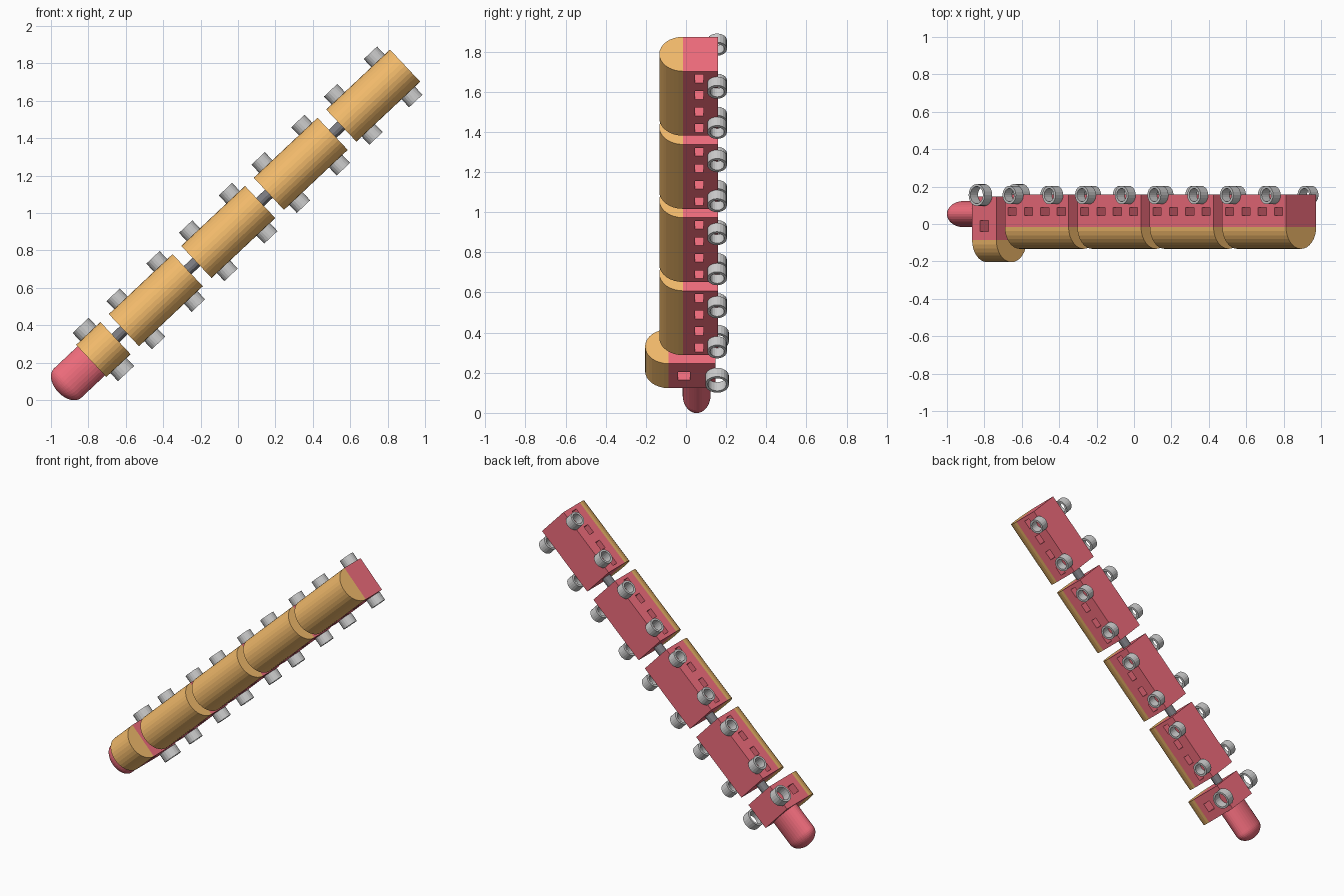
import bpy, bmesh, math
from mathutils import Matrix, Vector

if "Cube" in bpy.data.objects:
    bpy.data.objects.remove(bpy.data.objects["Cube"])

# Train frame: X runs along the train, Y across it, Z towards the roof (world -y)
A = math.radians(43.25)
c, s = math.cos(A), math.sin(A)
FRAME = Matrix(((c, -s, 0, -0.72), (0, 0, -1, 0), (s, c, 0, 0.27), (0, 0, 0, 1)))


def material(name, col):
    m = bpy.data.materials.new(name)
    m.diffuse_color = (*col, 1)
    m.use_nodes = True
    m.node_tree.nodes["Principled BSDF"].inputs["Base Color"].default_value = m.diffuse_color
    return m


RED = material("red", (0.86, 0.15, 0.2))
ORANGE = material("orange", (0.9, 0.5, 0.15))
DARK = material("dark", (0.2, 0.2, 0.22))


def finish(name, bm, mat=None):
    bmesh.ops.recalc_face_normals(bm, faces=bm.faces)
    me = bpy.data.meshes.new(name)
    bm.to_mesh(me)
    bm.free()
    ob = bpy.data.objects.new(name, me)
    bpy.context.collection.objects.link(ob)
    ob.matrix_world = FRAME
    if mat:
        me.materials.append(mat)
    return ob


def add_box(bm, lo, hi):
    lo, hi = Vector(lo), Vector(hi)
    m = Matrix.Translation((lo + hi) / 2) @ Matrix.Diagonal((*(hi - lo), 1))
    bmesh.ops.create_cube(bm, size=1, matrix=m)


def loft(name, rings, mat=None, caps=True, closed=False):
    """Skin a list of equal-length point rings."""
    bm = bmesh.new()
    vs = [[bm.verts.new(p) for p in r] for r in rings]
    n = len(vs[0])
    pairs = list(zip(vs, vs[1:])) + ([(vs[-1], vs[0])] if closed else [])
    for a, b in pairs:
        for i in range(n):
            j = (i + 1) % n
            bm.faces.new((a[i], a[j], b[j], b[i]))
    if caps:
        bm.faces.new(vs[0])
        bm.faces.new(vs[-1])
    return finish(name, bm, mat)


def circle(n):
    return [(math.cos(2 * math.pi * i / n), math.sin(2 * math.pi * i / n)) for i in range(n)]


def body(name, x, half, bottom, top, windows, wz, wl, wh):
    """Solid box with window openings cut right through it."""
    bm = bmesh.new()
    add_box(bm, (x - half, -W, bottom), (x + half, W, top))
    ob = finish(name, bm, RED)
    bm = bmesh.new()
    for w in windows:
        add_box(bm, (x + w - wl / 2, -0.3, wz - wh / 2), (x + w + wl / 2, 0.3, wz + wh / 2))
    cutter = finish(name + "_window_cutter", bm, RED)
    cutter.hide_render = True
    mod = ob.modifiers.new("windows", 'BOOLEAN')
    mod.operation, mod.solver, mod.object = 'DIFFERENCE', 'EXACT', cutter
    bpy.context.view_layer.update()
    dg = bpy.context.evaluated_depsgraph_get()
    me = bpy.data.meshes.new_from_object(ob.evaluated_get(dg))
    ob.modifiers.clear()
    ob.data = me
    bpy.data.objects.remove(cutter)


def roof(name, x, half, z):
    arc = [(W * math.cos(math.pi * i / 16), W * math.sin(math.pi * i / 16)) for i in range(17)]
    loft(name, [[(x + e, y, z + h) for y, h in arc] for e in (-half, half)], ORANGE)


def wheel(name, x, side, r, hole):
    """Short open tube on the outside of the wall."""
    rings = [[(x + q * a, side * t, WHEEL_Z + q * b) for a, b in circle(20)]
             for q, t in ((r, W), (r, 0.177), (hole, 0.177), (hole, W))]
    loft(name, rings, caps=False, closed=True)


def coupling(name, x0, x1):
    loft(name, [[(x, 0.03 * a, -0.07 + 0.03 * b) for a, b in circle(12)] for x in (x0, x1)], DARK)


W, WHEEL_Z = 0.118, -0.155
SIDES = (("left", 1), ("right", -1))

# Engine cab, roof and wheels
body("cab_body", 0, 0.089, -0.148, 0.086, [0], 0.01, 0.06, 0.058)
roof("cab_roof", 0, 0.089, 0.086)
for label, sd in SIDES:
    wheel("cab_wheel_" + label, 0, sd, 0.059, 0.046)

# Boiler: oval barrel with a rounded nose
prof = [(-0.089, 1)] + [(-0.262 - 0.07 * math.sin(k * math.pi / 20), math.cos(k * math.pi / 20))
                        for k in range(10)] + [(-0.332, 0.03)]
boiler = loft("boiler", [[(x, 0.107 * f * a, -0.053 + 0.07 * f * b) for a, b in circle(32)]
                         for x, f in prof], RED)

# Carriages, each with four windows a side, four wheels and a coupling in front
HALF, STEP = 0.234, 0.532
prev = 0.089
for n in range(4):
    x = 0.385 + n * STEP
    tag = f"carriage_{n + 1}"
    body(tag + "_body", x, HALF, -0.159, 0.015, [-0.18, -0.06, 0.06, 0.18], -0.067, 0.06, 0.042)
    roof(tag + "_roof", x, HALF, 0.015)
    for label, sd in SIDES:
        for end, off in (("front", -0.146), ("rear", 0.146)):
            wheel(f"{tag}_wheel_{end}_{label}", x + off, sd, 0.049, 0.035)
    coupling(f"coupling_{n + 1}", prev - 0.02, x - HALF + 0.02)
    prev = x + HALF
